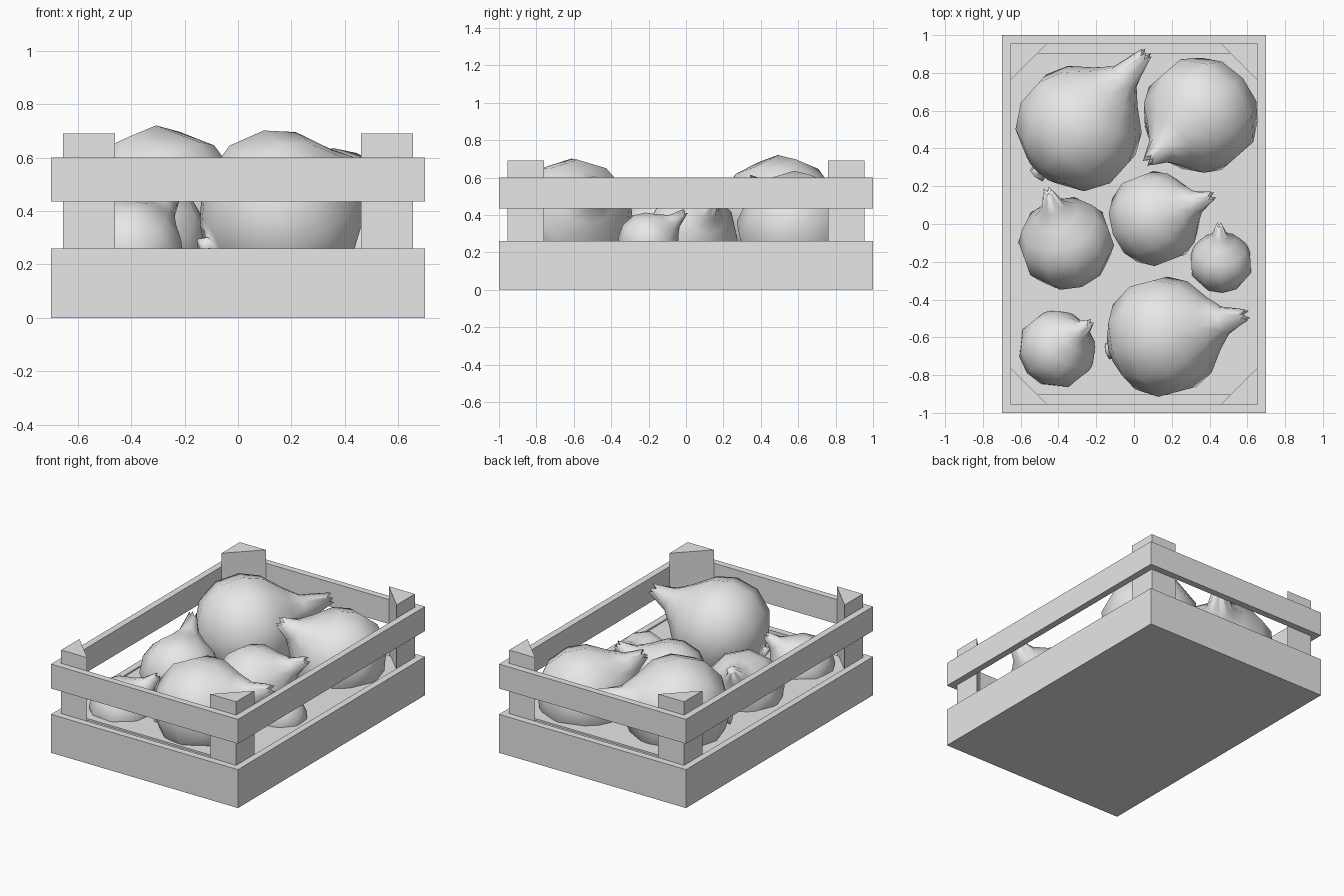
import bpy, math
from mathutils import Vector

cube = bpy.data.objects.get("Cube")
if cube:
    bpy.data.objects.remove(cube, do_unlink=True)

grey = bpy.data.materials.new("plain_grey")
grey.use_nodes = True
grey.diffuse_color = (0.8, 0.8, 0.8, 1)
grey.node_tree.nodes["Principled BSDF"].inputs["Base Color"].default_value = (0.8, 0.8, 0.8, 1)


def add_mesh(name, verts, faces, smooth=False):
    mesh = bpy.data.meshes.new(name)
    mesh.from_pydata(verts, [], faces)
    mesh.materials.append(grey)
    for p in mesh.polygons:
        p.use_smooth = smooth
    obj = bpy.data.objects.new(name, mesh)
    bpy.context.collection.objects.link(obj)
    return obj


def prism(name, outline, z0, z1):
    """Extrude a counter-clockwise outline straight up."""
    n = len(outline)
    verts = [(x, y, z) for z in (z0, z1) for x, y in outline]
    faces = [tuple(reversed(range(n))), tuple(range(n, 2 * n))]
    faces += [(i, (i + 1) % n, (i + 1) % n + n, i + n) for i in range(n)]
    return add_mesh(name, verts, faces)


def rect(x, y):
    return [(-x, -y), (x, -y), (x, y), (-x, y)]


def frame(name, z0, z1):
    """Four boards joined into a hollow rectangular ring."""
    loops = [(rect(W, L), z0), (rect(W, L), z1), (rect(IW, IL), z1), (rect(IW, IL), z0)]
    verts = [(x, y, z) for loop, z in loops for x, y in loop]
    faces = []
    for k in range(4):
        a, b = 4 * k, 4 * ((k + 1) % 4)
        faces += [(a + i, a + (i + 1) % 4, b + (i + 1) % 4, b + i) for i in range(4)]
    return add_mesh(name, verts, faces)


# Crate: boards, floor and triangular corner posts
W, L, T = 0.70, 1.0, 0.045
IW, IL = W - T, L - T
frame("lower_boards", 0, 0.26)
frame("upper_boards", 0.435, 0.60)
prism("floor_base", rect(IW, IL), 0, 0.238)
prism("floor_panel", rect(IW, 0.905), 0.238, 0.25)

LEG = 0.195
for sx, side in ((1, "left"), (-1, "right")):
    for sy, end in ((-1, "front"), (1, "back")):
        tri = [(sx * IW, sy * IL), (sx * (IW - LEG), sy * IL), (sx * IW, sy * (IL - LEG))]
        if sx * sy < 0:
            tri.reverse()
        prism(f"{end}_{side}_post", tri, 0.2, 0.69)

# Onions: (axial position, radius) from root to neck, in units of body radius
SIDES = 10
PROFILE = [(-1.04, 0.14), (-0.93, 0.10), (-0.90, 0.32), (-0.65, 0.76), (-0.25, 0.99),
           (0.2, 0.99), (0.55, 0.82), (0.85, 0.48), (1.1, 0.25)]


def onion(name, center, tip, r):
    center, tip = Vector(center), Vector(tip)
    axis = tip - center
    turn = axis.to_track_quat('Z', 'Y')
    end = axis.length / r
    rings = PROFILE + [(end, 0.10), (end - 0.1, 0.04)]
    verts = []
    for k, (t, rad) in enumerate(rings):
        for i in range(SIDES):
            a = 2 * math.pi * (i + 0.0) / SIDES
            # ragged ends on the root tuft and the dry stem
            jag = 0.12 * (i % 2) * (1 if k == 0 else -1 if k == len(rings) - 2 else 0)
            p = Vector((rad * math.cos(a), rad * math.sin(a), t + jag)) * r
            # rotate half a step so that a flat facet faces up
            h = math.pi / SIDES
            p.x, p.y = p.x * math.cos(h) - p.y * math.sin(h), p.x * math.sin(h) + p.y * math.cos(h)
            verts.append(center + turn @ p)
    faces = [tuple(reversed(range(SIDES)))]
    for k in range(len(rings) - 1):
        a = k * SIDES
        for i in range(SIDES):
            j = (i + 1) % SIDES
            faces.append((a + i, a + j, a + SIDES + j, a + SIDES + i))
    faces.append(tuple(range(len(verts) - SIDES, len(verts))))
    return add_mesh(name, verts, faces, smooth=True)


ONIONS = [
    ("back_right_onion", (-0.29, 0.51, 0.38), (0.07, 0.91, 0.53), 0.338),
    ("back_left_onion", (0.35, 0.575, 0.33), (0.07, 0.33, 0.59), 0.31),
    ("middle_onion", (0.11, 0.03, 0.29), (0.42, 0.15, 0.49), 0.25),
    ("middle_right_onion", (-0.36, -0.10, 0.29), (-0.46, 0.18, 0.56), 0.25),
    ("small_onion", (0.46, -0.20, 0.25), (0.45, 0.0, 0.42), 0.166),
    ("front_right_onion", (-0.405, -0.66, 0.25), (-0.23, -0.52, 0.47), 0.206),
    ("front_left_onion", (0.16, -0.595, 0.385), (0.60, -0.48, 0.58), 0.32),
]
for spec in ONIONS:
    onion(*spec)
